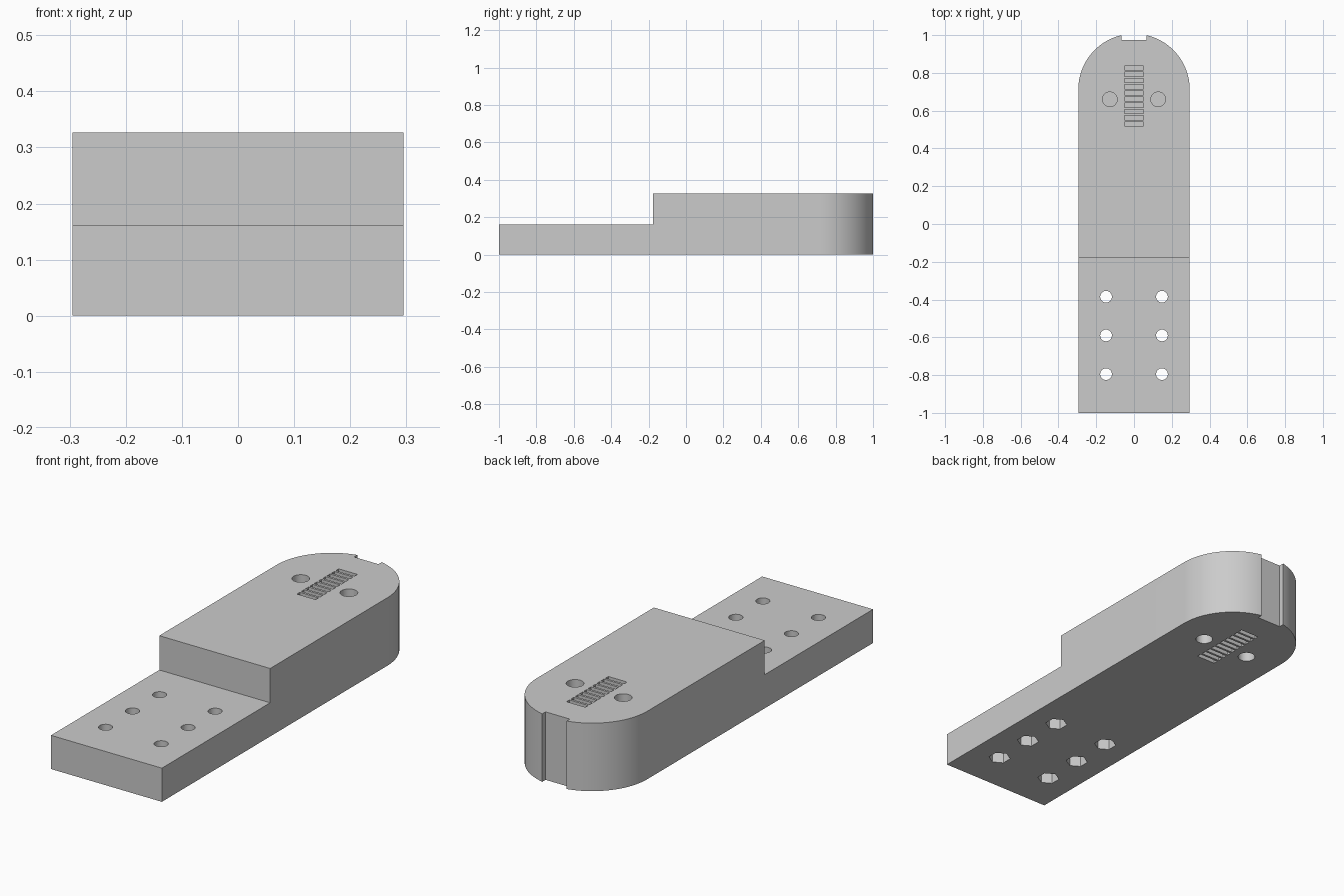
import bpy, bmesh
from math import cos, sin, pi, radians

if "Cube" in bpy.data.objects:
    bpy.data.objects.remove(bpy.data.objects["Cube"], do_unlink=True)

HALF_W, HEIGHT, STEP_Z, STEP_Y = 0.295, 0.327, 0.162, -0.177
ARC_Y = 1.0 - HALF_W + 0.007      # centre of the rounded end
RECESS = 0.12                     # depth of blind pockets

grey = bpy.data.materials.new("plain grey")
grey.use_nodes = True
grey.diffuse_color = (0.6, 0.6, 0.6, 1)
grey.node_tree.nodes["Principled BSDF"].inputs["Base Color"].default_value = (0.6, 0.6, 0.6, 1)


def prism(bm, outline, z0, z1):
    """Extrude a closed xy outline from z0 to z1."""
    face = bm.faces.new([bm.verts.new((x, y, z0)) for x, y in outline])
    top = bmesh.ops.extrude_face_region(bm, geom=[face])["geom"]
    bmesh.ops.translate(bm, vec=(0, 0, z1 - z0),
                        verts=[v for v in top if isinstance(v, bmesh.types.BMVert)])


def rect(x, y, w, d):
    return [(x - w / 2, y - d / 2), (x + w / 2, y - d / 2),
            (x + w / 2, y + d / 2), (x - w / 2, y + d / 2)]


def ring(x, y, r, n, start=0.0):
    return [(x + r * cos(start + 2 * pi * i / n), y + r * sin(start + 2 * pi * i / n))
            for i in range(n)]


def make_object(name, bm):
    bmesh.ops.recalc_face_normals(bm, faces=bm.faces)
    mesh = bpy.data.meshes.new(name)
    bm.to_mesh(mesh)
    bm.free()
    mesh.materials.append(grey)
    obj = bpy.data.objects.new(name, mesh)
    bpy.context.collection.objects.link(obj)
    return obj


# Body: straight sides with a half-round back end
bm = bmesh.new()
arc = [(HALF_W * cos(pi * i / 64), ARC_Y + HALF_W * sin(pi * i / 64)) for i in range(65)]
prism(bm, [(-HALF_W, -1), (HALF_W, -1)] + arc, 0, HEIGHT)
body = make_object("body", bm)

# Large cuts: front step and back notch
shape_cut = bmesh.new()
prism(shape_cut, rect(0, STEP_Y - 1, 1, 2), STEP_Z, 0.6)
prism(shape_cut, rect(0, 1.075, 0.13, 0.2), -0.1, 0.6)

# Screw holes with hexagonal nut pockets underneath
holes, nuts = bmesh.new(), bmesh.new()
for x in (-0.148, 0.148):
    for y in (-0.385, -0.59, -0.795):
        prism(holes, ring(x, y, 0.031, 32), -0.1, 0.25)
        prism(nuts, ring(x, y, 0.05, 6, radians(30)), -0.1, 0.075)

# Round pockets and a row of slots, on top and underneath
pockets = bmesh.new()
for z0, z1 in ((-0.1, RECESS), (HEIGHT - RECESS, 0.5)):
    for x in (-0.128, 0.128):
        prism(pockets, ring(x, 0.66, 0.039, 32), z0, z1)
    for i in range(10):
        prism(pockets, rect(0, 0.53 + 0.0328 * i, 0.1, 0.022), z0, z1)

# Apply the cuts one after another
cutters = [make_object(name, cut) for name, cut in (
    ("step_and_notch_cutter", shape_cut), ("screw_hole_cutter", holes),
    ("nut_pocket_cutter", nuts), ("pocket_and_slot_cutter", pockets))]
for cutter in cutters:
    cutter.hide_render = True
    mod = body.modifiers.new(cutter.name, 'BOOLEAN')
    mod.operation, mod.solver, mod.object = 'DIFFERENCE', 'EXACT', cutter
bpy.context.view_layer.update()
cut_mesh = bpy.data.meshes.new_from_object(
    body.evaluated_get(bpy.context.evaluated_depsgraph_get()))
body.modifiers.clear()
body.data = cut_mesh
for cutter in cutters:
    bpy.data.objects.remove(cutter, do_unlink=True)

# Smooth the curved walls, keep edges sharp
bpy.ops.object.select_all(action='DESELECT')
body.select_set(True)
bpy.context.view_layer.objects.active = body
bpy.ops.object.shade_smooth_by_angle(angle=radians(30))
